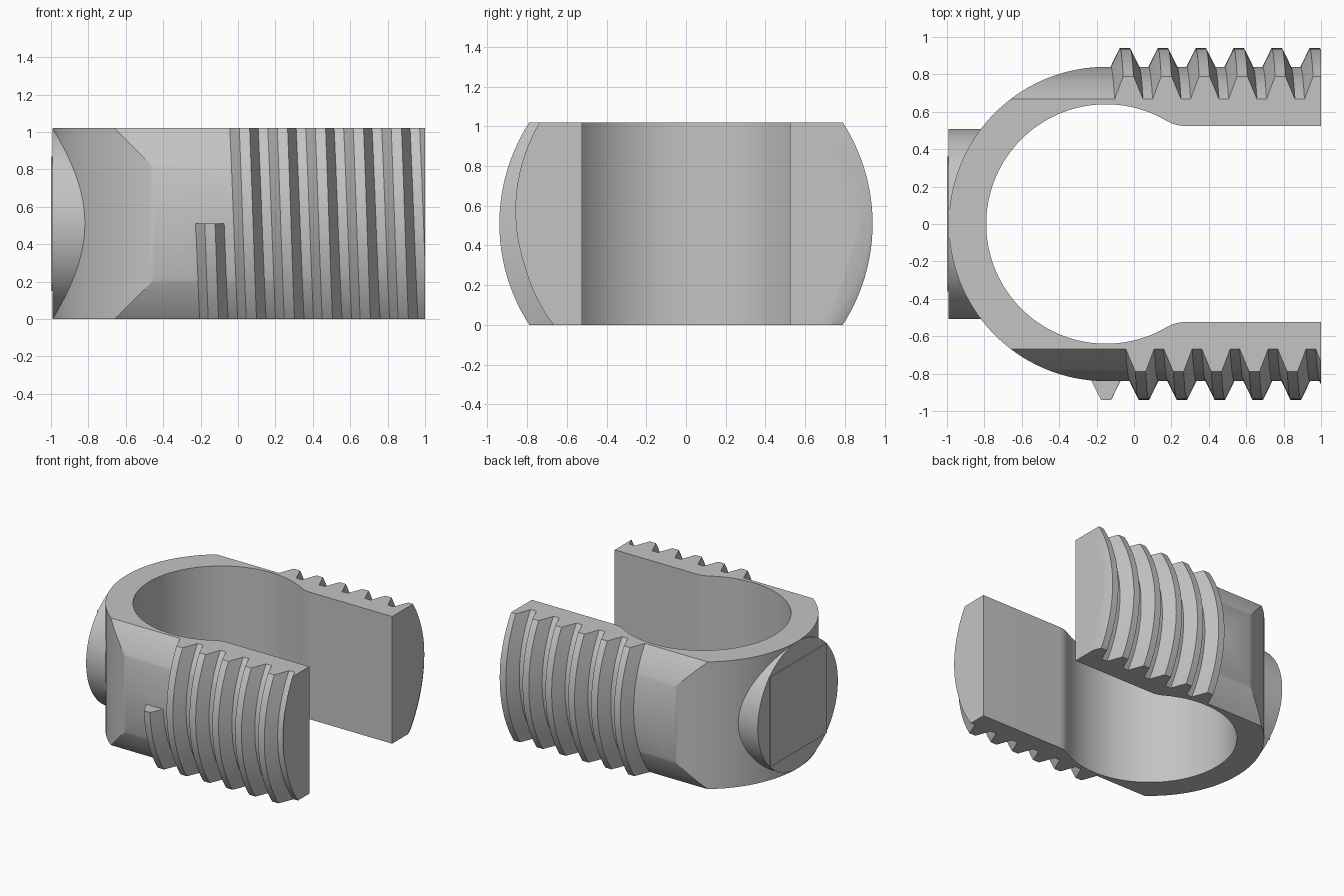
import bpy
import bmesh
from math import sin, cos, pi, tau, atan2, hypot
from mathutils import Matrix, Vector

if "Cube" in bpy.data.objects:
    bpy.data.objects.remove(bpy.data.objects["Cube"])

HEIGHT = 1.02
MID = HEIGHT / 2
CORE, CREST = 0.84, 0.94          # screw core and thread crest radii
RING_X = -0.15                    # centre of the round hole
HOLE, SLOT = 0.64, 0.525          # hole radius, half width of the slot
PITCH = 0.203

steel = bpy.data.materials.new("plain_grey")
steel.use_nodes = True
grey = (0.55, 0.55, 0.55, 1)
steel.diffuse_color = grey
steel.node_tree.nodes["Principled BSDF"].inputs["Base Color"].default_value = grey


def finish(bm, name):
    bmesh.ops.recalc_face_normals(bm, faces=bm.faces)
    mesh = bpy.data.meshes.new(name)
    bm.to_mesh(mesh)
    bm.free()
    mesh.materials.append(steel)
    obj = bpy.data.objects.new(name, mesh)
    bpy.context.collection.objects.link(obj)
    return obj


def activate(obj):
    bpy.ops.object.select_all(action='DESELECT')
    obj.select_set(True)
    bpy.context.view_layer.objects.active = obj


def smooth(obj):
    activate(obj)
    bpy.ops.object.shade_smooth_by_angle(angle=pi / 6)


def arc(cx, cy, r, start, end, steps):
    angles = [start + (end - start) * i / steps for i in range(steps + 1)]
    return [(cx + r * cos(a), cy + r * sin(a)) for a in angles]


def x_cylinder(name, radius, x0, x1, sides):
    bm = bmesh.new()
    place = Matrix.Translation(((x0 + x1) / 2, 0, MID)) @ Matrix.Rotation(pi / 2, 4, 'Y')
    bmesh.ops.create_cone(bm, cap_ends=True, segments=sides, radius1=radius,
                          radius2=radius, depth=x1 - x0, matrix=place)
    return finish(bm, name)


# Clamp body: U-shaped plan with rounded throat, extruded upward
fillet_x, fillet_r = 0.27, 0.184
fillet_y = SLOT + fillet_r
throat = atan2(fillet_y, fillet_x - RING_X)
outer = arc(RING_X, 0, CORE, pi, pi / 2, 48) + [(-0.1, 0.95), (1, 0.95)]
inner = [(1, SLOT)] + arc(fillet_x, fillet_y, fillet_r, -pi / 2, throat - pi, 10)
inner += arc(RING_X, 0, HOLE, throat, pi, 56)[1:]
half = outer + inner
plan = half + [(x, -y) for x, y in reversed(half[1:-1])]

bm = bmesh.new()
base = bm.faces.new([bm.verts.new((x, y, 0)) for x, y in plan])
top = bmesh.ops.extrude_face_region(bm, geom=[base])["geom"]
bmesh.ops.translate(bm, vec=(0, 0, HEIGHT),
                    verts=[v for v in top if isinstance(v, bmesh.types.BMVert)])
body = finish(bm, "clamp_body")

# Round the outside of the body to the screw core
core = x_cylinder("core_cutter", CORE, -1.5, 1.5, 192)
core.hide_render = True
trim = body.modifiers.new("round_core", 'BOOLEAN')
trim.operation = 'INTERSECT'
trim.solver = 'EXACT'
trim.object = core
activate(body)
bpy.ops.object.modifier_apply(modifier=trim.name)
bpy.data.objects.remove(core)
smooth(body)

# Screw thread: trapezoid swept along a helix, starting mid-height at the front
section = [(-0.08, CORE - 0.008), (-0.0275, CREST), (0.0275, CREST), (0.08, CORE - 0.008)]
steps = 128
bm = bmesh.new()
rings = []
for i in range(int(6.2 * steps)):
    a = tau * i / steps
    shift = RING_X + PITCH * i / steps
    rings.append([bm.verts.new((shift + dx, -r * cos(a), MID - r * sin(a)))
                  for dx, r in section])
for a, b in zip(rings, rings[1:]):
    for k in range(4):
        n = (k + 1) % 4
        bm.faces.new((a[k], a[n], b[n], b[k]))
bm.faces.new(rings[0])
bm.faces.new(rings[-1])

# Trim the thread flush with the flat top, bottom and arm ends
for point, normal in (((0, 0, HEIGHT), (0, 0, 1)), ((0, 0, 0), (0, 0, -1)),
                      ((1, 0, 0), (1, 0, 0))):
    bmesh.ops.bisect_plane(bm, geom=bm.verts[:] + bm.edges[:] + bm.faces[:],
                           plane_co=Vector(point), plane_no=Vector(normal),
                           clear_outer=True)
    bmesh.ops.holes_fill(bm, edges=[e for e in bm.edges if e.is_boundary], sides=0)
smooth(finish(bm, "screw_thread"))

# Round boss on the closed end, with a thin square pad on its face
smooth(x_cylinder("end_boss", 0.508, -0.992, -0.80, 128))
pad_half = 0.36
bm = bmesh.new()
bmesh.ops.create_cube(bm, size=1, matrix=Matrix.Translation((-0.995, 0, MID))
                      @ Matrix.Diagonal((0.01, 2 * pad_half, 2 * pad_half, 1)))
finish(bm, "square_pad")
